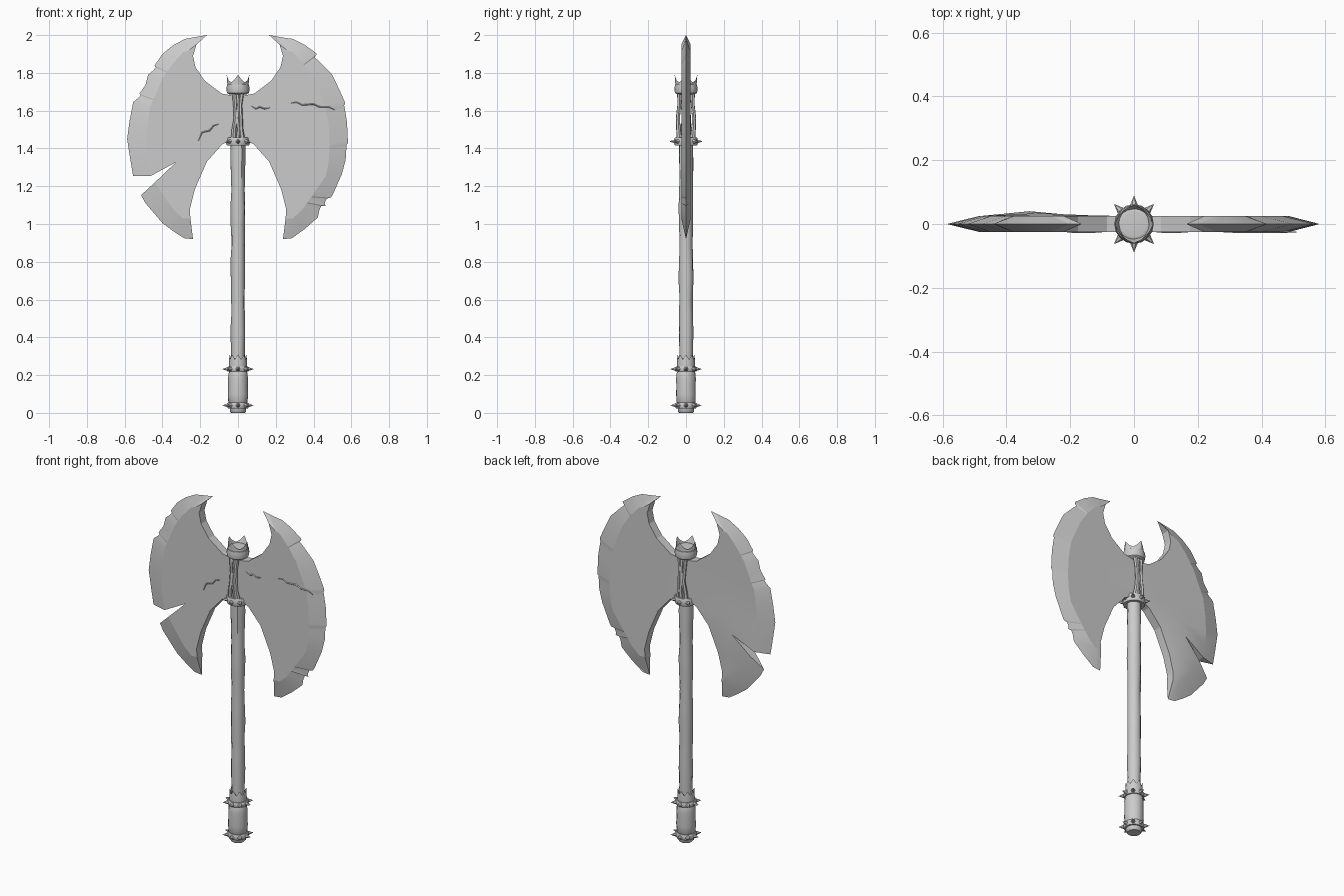
import bpy, bmesh, random
from math import sin, cos, pi
from mathutils import Vector, Matrix

if "Cube" in bpy.data.objects:
    bpy.data.objects.remove(bpy.data.objects["Cube"])

random.seed(4)


def finish(name, bm, angle):
    bmesh.ops.remove_doubles(bm, verts=bm.verts, dist=1e-5)
    bmesh.ops.recalc_face_normals(bm, faces=bm.faces)
    me = bpy.data.meshes.new(name)
    bm.to_mesh(me)
    bm.free()
    ob = bpy.data.objects.new(name, me)
    bpy.context.collection.objects.link(ob)
    shade(ob, angle)
    return ob


def shade(ob, angle):
    bpy.ops.object.select_all(action='DESELECT')
    ob.select_set(True)
    bpy.context.view_layer.objects.active = ob
    bpy.ops.object.shade_smooth_by_angle(angle=angle * pi / 180)


def lathe(name, profile, n=16, tweak=None, angle=40, jitter=0):
    """Revolve (r, z) points; tweak(ring, segment, r, z) may reshape them."""
    bm = bmesh.new()
    rings = []
    for i, (r, z) in enumerate(profile):
        ring = []
        for k in range(n):
            a = 2 * pi * k / n
            rr, zz = tweak(i, k, r, z) if tweak else (r, z)
            rr += random.uniform(-jitter, jitter) if rr > 0 else 0
            ring.append(bm.verts.new((rr * cos(a), rr * sin(a), zz)))
        rings.append(ring)
    for a, b in zip(rings, rings[1:]):
        for k in range(n):
            j = (k + 1) % n
            bm.faces.new((a[k], a[j], b[j], b[k]))
    return finish(name, bm, angle)


def tube(name, points, radii, res=1):
    cu = bpy.data.curves.new(name, 'CURVE')
    cu.dimensions = '3D'
    cu.bevel_depth = 1
    cu.bevel_resolution = res
    cu.use_fill_caps = True
    sp = cu.splines.new('POLY')
    sp.points.add(len(points) - 1)
    for p, co, r in zip(sp.points, points, radii):
        p.co = (*co, 1)
        p.radius = r
    ob = bpy.data.objects.new(name, cu)
    bpy.context.collection.objects.link(ob)
    bpy.ops.object.select_all(action='DESELECT')
    ob.select_set(True)
    bpy.context.view_layer.objects.active = ob
    bpy.ops.object.convert(target='MESH')
    shade(bpy.context.object, 50)


def spiked_ring(name, z, h, r):
    lathe(name, [(r - .02, z - h), (r - .004, z - h), (r, z - h * .5), (r, z + h * .5),
                 (r - .004, z + h), (r - .02, z + h)])
    bm = bmesh.new()
    for k in range(8):
        rot = Matrix.Rotation(k * pi / 4, 4, 'Z') @ Matrix.Translation((r + .010, 0, z)) \
            @ Matrix.Rotation(pi / 2, 4, 'Y')
        bmesh.ops.create_cone(bm, cap_ends=True, segments=6, radius1=.014, radius2=0,
                              depth=.034, matrix=rot)
    finish(name + "_spikes", bm, 30)


# Blade stations from top to bottom: edge, ridge, middle, inner curve as (x, z)
UPPER = [
    ((.28, 1.98), (.24, 1.987), (.20, 1.994), (.164, 2.0)),
    ((.345, 1.945), (.29, 1.91), (.26, 1.92), (.22, 1.95)),
    ((.40, 1.90), (.345, 1.85), (.29, 1.86), (.238, 1.89)),
    ((.476, 1.79), (.40, 1.77), (.31, 1.79), (.225, 1.83)),
    ((.49, 1.735), (.43, 1.70), (.31, 1.72), (.175, 1.757)),
    ((.555, 1.645), (.465, 1.62), (.30, 1.65), (.085, 1.69)),
    ((.575, 1.54), (.48, 1.52), (.30, 1.58), (0, 1.675)),
    ((.587, 1.45), (.485, 1.42), (.30, 1.50), (0, 1.465)),
    ((.57, 1.34), (.48, 1.33), (.30, 1.42), (.085, 1.42)),
    ((.555, 1.253), (.465, 1.253), (.328, 1.327), (.165, 1.33)),
]
LOWER = [
    ((.513, 1.153), (.44, 1.22), (.328, 1.327), (.165, 1.33)),
    ((.49, 1.11), (.40, 1.16), (.31, 1.20), (.228, 1.185)),
    ((.40, 1.005), (.335, 1.07), (.29, 1.09), (.255, 1.08)),
    ((.34, .96), (.29, 1.03), (.27, 1.03), (.252, 1.03)),
    ((.286, .925), (.27, .923), (.25, .921), (.238, .92)),
]
RIGHT_EDGE = [(.29, 1.98), (.35, 1.95), (.413, 1.905), (.497, 1.793), (.535, 1.715),
              (.566, 1.645), (.577, 1.54), (.582, 1.435), (.57, 1.34), (.55, 1.265),
              (.503, 1.158), (.423, 1.035), (.355, .975), (.286, .925)]
T = .025


def nicked(stations, nicks):
    """Insert chips in the cutting edge: (station, position, depth)."""
    out = []
    for i, s in enumerate(stations):
        out.append(s)
        for j, f, d in nicks:
            if j == i:
                for g, depth in ((f, 0), (f + .05, d), (f + .25, d * .7)):
                    row = [Vector(a).lerp(Vector(b), g) for a, b in zip(s, stations[i + 1])]
                    row[0] += (row[1] - row[0]).normalized() * depth
                    out.append(row)
    return out


def strip(bm, stations, side, sharp_top, sharp_bottom, bend):
    grids = []
    last = len(stations) - 1
    for face in (-1, 1):
        grid = []
        for i, s in enumerate(stations):
            flat = (i == 0 and sharp_top) or (i == last and sharp_bottom)
            row = []
            for c, (x, z) in enumerate(s):
                y = 0 if c == 0 or flat else T * face
                if c == 2 and face == 1 and not flat:
                    y += bend * max(0, 1 - abs(z - 1.3) / .25)
                row.append(bm.verts.new((side * x, y, z)))
            grid.append(row)
        for a, b in zip(grid, grid[1:]):
            for c in range(3):
                bm.faces.new((a[c], a[c + 1], b[c + 1], b[c]))
        grids.append(grid)
    f, k = grids
    for i in range(last):
        if abs(f[i][3].co.x) + abs(f[i + 1][3].co.x) > 1e-6:
            bm.faces.new((f[i][3], f[i + 1][3], k[i + 1][3], k[i][3]))
    # walls of the open split
    for i, sharp in ((0, sharp_top), (last, sharp_bottom)):
        if not sharp:
            for c in range(2):
                bm.faces.new((f[i][c], f[i][c + 1], k[i][c + 1], k[i][c]))


# Double blade, left half split by a deep notch
bm = bmesh.new()
strip(bm, nicked(UPPER, [(2, .55, .012), (4, .5, .012)]), -1, True, False, .017)
strip(bm, LOWER, -1, False, True, .017)
right = [(e, *s[1:]) for e, s in zip(RIGHT_EDGE, UPPER + LOWER[1:])]
strip(bm, nicked(right, [(2, .05, .02), (5, .1, .006), (7, .1, .006), (10, .15, .018),
                         (10, .5, .02)]), 1, True, True, 0)
finish("double_blade", bm, 12)

# Fine cracks on the front of the blade
for name, pts in {
    "crack_left": [(-.21, 1.44), (-.19, 1.485), (-.15, 1.495), (-.13, 1.52), (-.10, 1.53)],
    "crack_inner": [(.07, 1.625), (.095, 1.61), (.115, 1.62), (.14, 1.61), (.17, 1.615)],
    "crack_outer": [(.28, 1.64), (.31, 1.645), (.34, 1.63), (.40, 1.635), (.43, 1.62),
                    (.48, 1.62), (.51, 1.605)],
}.items():
    n = len(pts) - 1
    tube(name, [(x, -T, z) for x, z in pts],
         [.001 + .003 * sin(pi * i / n) for i in range(n + 1)], 0)

# Wooden shaft, slightly uneven
lathe("shaft", [(0, .05)] + [(.037 + .002 * sin(i * 1.9), .05 + i * .094) for i in range(16)]
      + [(0, 1.46)], 12, jitter=.002)

# Split wood strands gripping the blade, front and back
for s, label in ((-1, "front"), (1, "back")):
    for j, xs in enumerate([(-.024, -.022, -.012, -.016, -.020), (0, .006, -.002, .004, -.002),
                            (.024, .016, .014, .012, .020)]):
        ys = (.034, .040, .043, .036, .034)
        zs = (1.44, 1.50, 1.56, 1.63, 1.70)
        tube(f"{label}_strand_{j}", [(x, s * y, z) for x, y, z in zip(xs, ys, zs)],
             (.015, .012, .011, .010, .013))

# Top collar with a four pointed crown
lathe("top_collar", [(0, 1.685), (.045, 1.685), (.058, 1.694), (.062, 1.715), (.058, 1.738),
                     (.046, 1.747), (.040, 1.747), (0, 1.755)])


def crown(i, k, r, z):
    if i != 1:
        return r, z
    return [(.060, 1.79), (.055, 1.762), (.052, 1.75), (.055, 1.762)][k % 4]


lathe("crown_points", [(.056, 1.735), (.058, 1.79), (.044, 1.735)], 16, crown, 25)

# Spiked rings
spiked_ring("head_ring", 1.437, .022, .062)
spiked_ring("upper_grip_ring", .232, .014, .057)
spiked_ring("pommel_ring", .04, .016, .057)

# Grip, toothed ferrule and pommel cap
lathe("grip", [(.045, .05), (.051, .06), (.053, .10), (.052, .14), (.053, .18), (.050, .21),
               (.045, .225)], 14, jitter=.0015)
lathe("ferrule", [(.036, .24), (.047, .24), (.047, .28), (.045, .31), (.036, .28)], 16,
      lambda i, k, r, z: (r, .282 if i == 3 and k % 2 else z), 25)
lathe("pommel_cap", [(0, 0), (.036, 0), (.043, .008), (.044, .03), (0, .03)])
